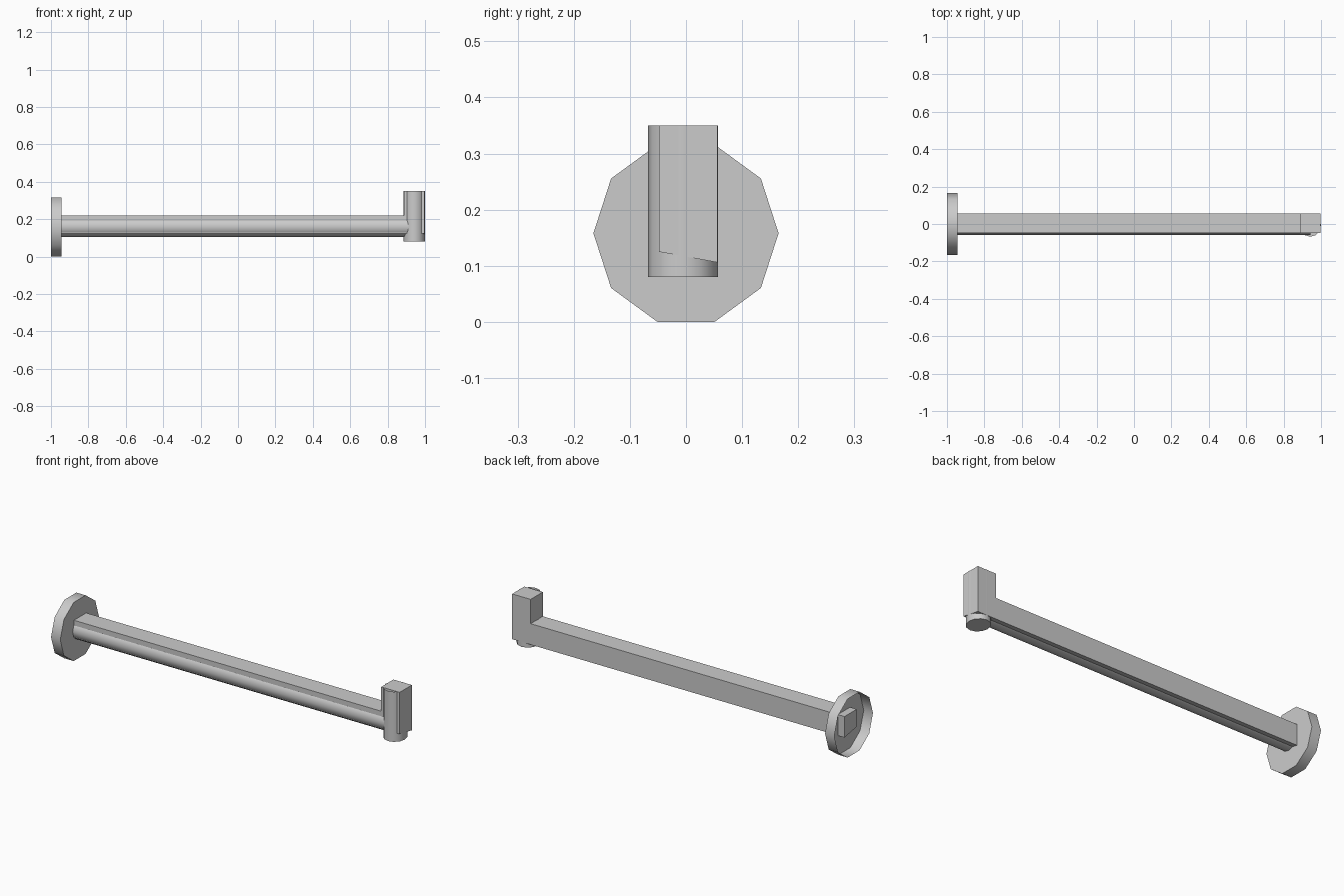
import bpy, bmesh, math
from mathutils import Vector

cube = bpy.data.objects.get("Cube")
if cube:
    bpy.data.objects.remove(cube, do_unlink=True)

grey = bpy.data.materials.new("plain grey")
grey.use_nodes = True
colour = (0.6, 0.6, 0.6, 1)
grey.diffuse_color = colour
grey.node_tree.nodes["Principled BSDF"].inputs["Base Color"].default_value = colour


def loft(name, rings, start_cap=True, end_cap=True, smooth=False):
    """Skin a row of equal rings of points, with optional caps."""
    bm = bmesh.new()
    rows = [[bm.verts.new(p) for p in ring] for ring in rings]
    n = len(rows[0])
    for a, b in zip(rows, rows[1:]):
        for i in range(n):
            j = (i + 1) % n
            bm.faces.new((a[i], a[j], b[j], b[i]))
    if start_cap:
        bm.faces.new(rows[0])
    if end_cap:
        bm.faces.new(rows[-1])
    bmesh.ops.recalc_face_normals(bm, faces=bm.faces)
    mesh = bpy.data.meshes.new(name)
    bm.to_mesh(mesh)
    bm.free()
    mesh.materials.append(grey)
    obj = bpy.data.objects.new(name, mesh)
    bpy.context.collection.objects.link(obj)
    if smooth:
        bpy.ops.object.select_all(action='DESELECT')
        obj.select_set(True)
        bpy.context.view_layer.objects.active = obj
        bpy.ops.object.shade_smooth_by_angle(angle=math.radians(40))
    return obj


def circle(n, ru, rv):
    return [(ru * math.cos(math.tau * i / n), rv * math.sin(math.tau * i / n))
            for i in range(n)]


# Wall flange: ten-sided cup, open toward the wall
loft("wall_flange",
     [[(x, u, 0.158 + v) for u, v in circle(10, 0.165, 0.166)] for x in (-1, -0.945)],
     start_cap=False, smooth=True)

# Round rail behind the flange face
loft("round_rail",
     [[(x, -0.003 + u, 0.16 + v) for u, v in circle(12, 0.056, 0.056)] for x in (-0.945, 0.943)],
     smooth=True)

# Round upright at the free end
loft("round_upright",
     [[(0.9425 + u, -0.0055 + v, z) for u, v in circle(12, 0.0575, 0.0625)] for z in (0.08, 0.35)],
     end_cap=False, smooth=True)

# Square rail that turns up in a mitred corner
front, back = -0.048, 0.056
start = [(-0.985, front, 0.125), (-0.985, back, 0.106),
         (-0.985, back, 0.219), (-0.985, front, 0.219)]
corner = [(0.998, front, 0.125), (0.998, back, 0.106),
          (0.888, back, 0.219), (0.888, front, 0.219)]
top = [(x, y, 0.35) for x, y, z in corner]
loft("square_rail", [start, corner, top])
